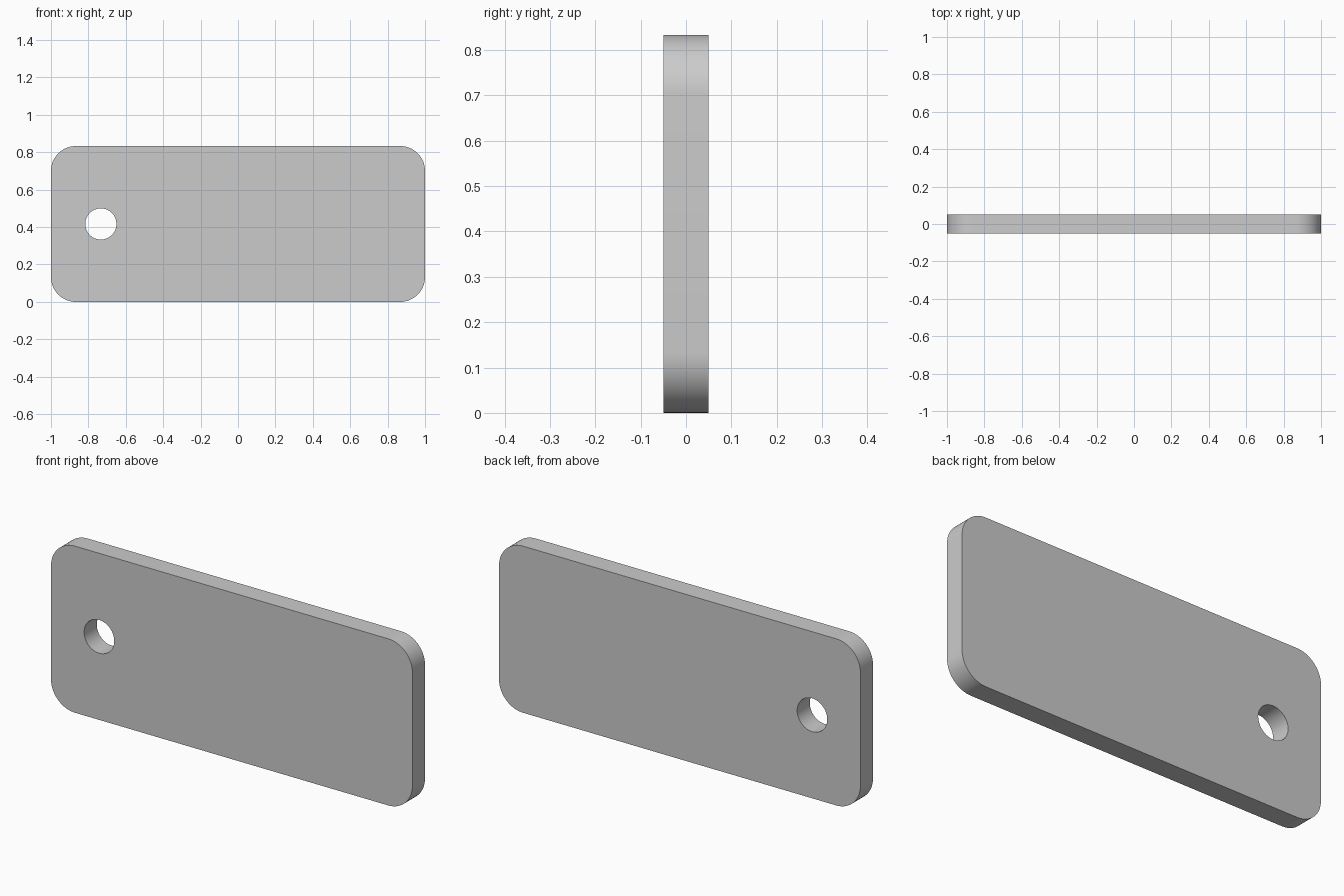
import bpy, bmesh
from math import cos, sin, pi

if "Cube" in bpy.data.objects:
    bpy.data.objects.remove(bpy.data.objects["Cube"])

W, H, T = 2.0, 0.8333, 0.1          # width, height, thickness
CORNER = 0.1333                     # corner radius
HOLE_X, HOLE_R = -0.7333, 0.0833    # hole position and radius


def arc(cx, cz, r, start, sweep, steps):
    return [(cx + r * cos(start + sweep * i / steps),
             cz + r * sin(start + sweep * i / steps)) for i in range(steps + 1)]


def add_loop(bm, points):
    verts = [bm.verts.new((x, -T / 2, z)) for x, z in points]
    return [bm.edges.new((v, verts[(i + 1) % len(verts)])) for i, v in enumerate(verts)]


# Rounded outline and round hole
dx, top, low = W / 2 - CORNER, H - CORNER, CORNER
outline = []
for i, (cx, cz) in enumerate([(dx, top), (-dx, top), (-dx, low), (dx, low)]):
    outline += arc(cx, cz, CORNER, i * pi / 2, pi / 2, 16)
hole = arc(HOLE_X, H / 2, HOLE_R, 0, 2 * pi, 64)[:-1]

# Fill between the loops, then extrude to the plate thickness
bm = bmesh.new()
edges = add_loop(bm, outline) + add_loop(bm, hole)
bmesh.ops.triangle_fill(bm, edges=edges, use_beauty=True, normal=(0, -1, 0))
ext = bmesh.ops.extrude_face_region(bm, geom=bm.faces[:], use_keep_orig=True)
moved = [g for g in ext["geom"] if isinstance(g, bmesh.types.BMVert)]
bmesh.ops.translate(bm, verts=moved, vec=(0, T, 0))
bmesh.ops.recalc_face_normals(bm, faces=bm.faces[:])

mesh = bpy.data.meshes.new("tag_plate")
bm.to_mesh(mesh)
bm.free()
plate = bpy.data.objects.new("tag_plate", mesh)
bpy.context.collection.objects.link(plate)

# Smooth round walls, crisp rims
bpy.context.view_layer.objects.active = plate
plate.select_set(True)
bpy.ops.object.shade_smooth_by_angle(angle=pi / 6)
